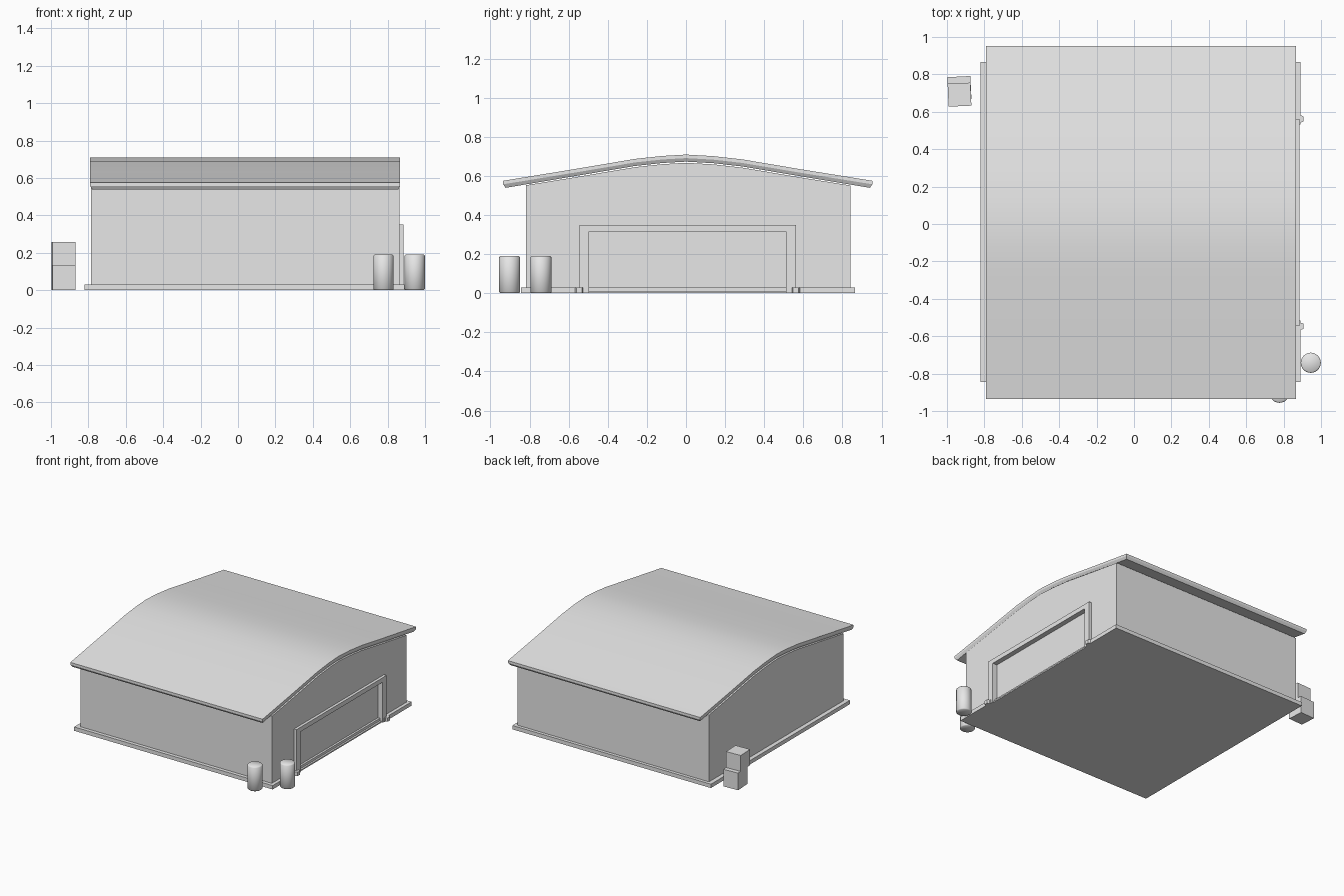
import bpy, bmesh, math

cube = bpy.data.objects.get("Cube")
if cube:
    bpy.data.objects.remove(cube, do_unlink=True)

GREY = (0.8, 0.8, 0.8, 1)
grey = bpy.data.materials.new("plain_grey")
grey.use_nodes = True
grey.diffuse_color = GREY
grey.node_tree.nodes["Principled BSDF"].inputs["Base Color"].default_value = GREY


def add_object(name, bm, smooth=None):
    bmesh.ops.recalc_face_normals(bm, faces=bm.faces)
    mesh = bpy.data.meshes.new(name)
    bm.to_mesh(mesh)
    bm.free()
    mesh.materials.append(grey)
    obj = bpy.data.objects.new(name, mesh)
    bpy.context.collection.objects.link(obj)
    if smooth:
        bpy.ops.object.select_all(action='DESELECT')
        obj.select_set(True)
        bpy.context.view_layer.objects.active = obj
        bpy.ops.object.shade_smooth_by_angle(angle=math.radians(smooth))
    return obj


def prism(name, profile, x0, x1):
    """Extrude a (y, z) outline along x."""
    bm = bmesh.new()
    face = bm.faces.new([bm.verts.new((x0, y, z)) for y, z in profile])
    ext = bmesh.ops.extrude_face_region(bm, geom=[face])
    for v in ext["geom"]:
        if isinstance(v, bmesh.types.BMVert):
            v.co.x = x1
    return add_object(name, bm)


def box(name, lo, hi, turn=0):
    size = [h - l for l, h in zip(lo, hi)]
    bm = bmesh.new()
    bmesh.ops.create_cube(bm, size=1)
    bmesh.ops.scale(bm, vec=size, verts=bm.verts)
    obj = add_object(name, bm)
    obj.location = [(l + h) / 2 for l, h in zip(lo, hi)]
    obj.rotation_euler.z = math.radians(turn)
    return obj


# Roof curve, shared by the roof and the wall tops
ROOF = [(-0.935, 0.575), (-0.55, 0.638), (-0.26, 0.687), (-0.12, 0.702), (0, 0.709),
        (0.14, 0.701), (0.29, 0.684), (0.58, 0.635), (0.953, 0.575)]


def roof_z(y):
    for (ya, za), (yb, zb) in zip(ROOF, ROOF[1:]):
        if ya <= y <= yb:
            return za + (zb - za) * (y - ya) / (yb - ya)


# Roof shell: top surface, vertical edge, chamfered lower edge
bm = bmesh.new()
rows = []
LAST = len(ROOF) - 1
for i, (y, z) in enumerate(ROOF):
    inset = 0.012 * ((i == 0) - (i == LAST))
    rows.append([bm.verts.new(p) for p in (
        (-0.79, y, z), (0.867, y, z), (0.867, y, z - 0.018),
        (0.857, y + inset, z - 0.036), (-0.78, y + inset, z - 0.036),
        (-0.79, y, z - 0.018))])
for a, b in zip(rows, rows[1:]):
    for k in range(6):
        n = (k + 1) % 6
        bm.faces.new((a[k], a[n], b[n], b[k]))
for r in (rows[0], rows[-1]):
    bm.faces.new((r[0], r[1], r[2], r[5]))
    bm.faces.new((r[5], r[2], r[3], r[4]))
add_object("roof", bm, 25)

# Walls: main body, plus an outer gable layer open around the door
Y0, Y1 = -0.817, 0.84
tops = [Y1] + [y for y, z in reversed(ROOF) if Y0 < y < Y1] + [Y0]
gable = [(y, roof_z(y) - 0.042) for y in tops]
D0, D1, DH = -0.495, 0.512, 0.315
prism("hall_walls", [(Y0, 0.01), (Y1, 0.01)] + gable, -0.787, 0.842)
prism("door_gable", [(Y0, 0.01), (D0, 0.01), (D0, DH), (D1, DH), (D1, 0.01), (Y1, 0.01)]
      + gable, 0.842, 0.864)

# Door frame, panel, sill
F0, F1, FH = -0.545, 0.562, 0.35
prism("door_frame", [(F0, 0), (D0, 0), (D0, DH), (D1, DH), (D1, 0), (F1, 0),
                     (F1, FH), (F0, FH)], 0.86, 0.886)
box("door_panel", (0.835, D0, 0.012), (0.848, D1, DH))
box("door_sill", (0.83, D0, 0), (0.878, D1, 0.01))

# Plinth, split at the door, with a wedge foot at each side of the opening
box("plinth", (-0.82, -0.845, 0), (0.864, 0.865, 0.03))
box("plinth_front_strip", (0.86, -0.845, 0), (0.89, D0 - 0.02, 0.03))
box("plinth_back_strip", (0.86, D1 + 0.02, 0), (0.89, 0.865, 0.03))
for name, y, s in (("front_foot", -0.52, -1), ("back_foot", 0.535, 1)):
    bm = bmesh.new()
    outline = ((0.86, y), (0.906, y + 0.012 * s), (0.906, y + 0.04 * s), (0.86, y + 0.06 * s))
    low = [bm.verts.new((px, py, 0)) for px, py in outline]
    high = [bm.verts.new((px, py, 0.03)) for px, py in outline]
    bm.faces.new(low)
    bm.faces.new(high)
    for k in range(4):
        n = (k + 1) % 4
        bm.faces.new((low[k], low[n], high[n], high[k]))
    add_object(name, bm)

# Barrels with softened rims
for name, x, y in (("side_barrel", 0.945, -0.742), ("corner_barrel", 0.778, -0.902)):
    bm = bmesh.new()
    bmesh.ops.create_cone(bm, cap_ends=True, segments=24, radius1=0.054, radius2=0.054, depth=0.19)
    rims = [e for e in bm.edges if abs(e.verts[0].co.z - e.verts[1].co.z) < 0.01]
    bmesh.ops.bevel(bm, geom=rims, offset=0.006, segments=1, affect='EDGES')
    add_object(name, bm, 60).location = (x, y, 0.095)

# Stacked crates
box("lower_crate", (-0.995, 0.665, 0), (-0.872, 0.788, 0.133), 3)
box("upper_crate", (-0.994, 0.63, 0.133), (-0.872, 0.753, 0.257), 2.5)
